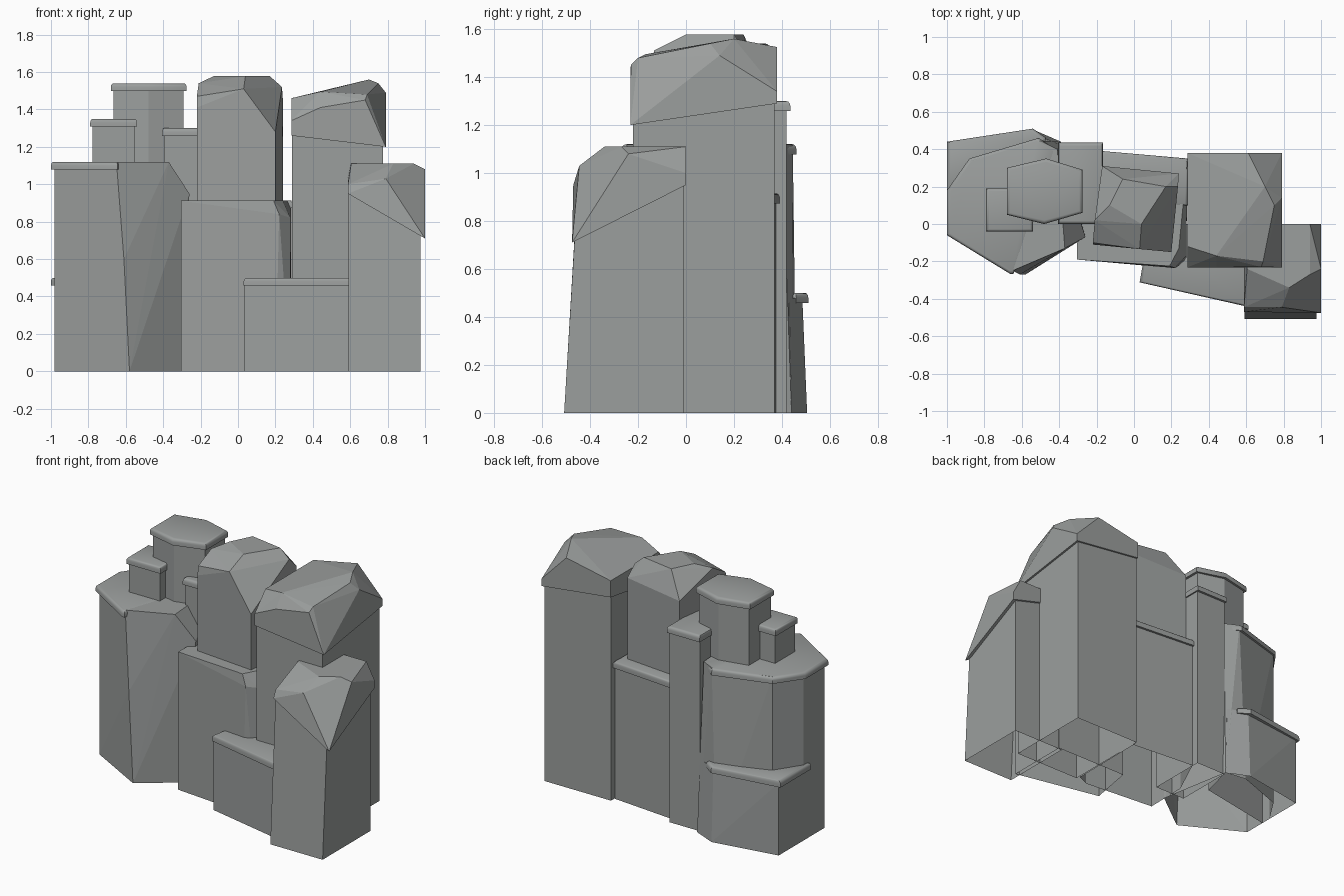
import bpy, bmesh, math
from mathutils import Vector

if "Cube" in bpy.data.objects:
    bpy.data.objects.remove(bpy.data.objects["Cube"])

stone = bpy.data.materials.new("grey_stone")
stone.diffuse_color = (0.33, 0.345, 0.34, 1)
stone.use_nodes = True
stone.node_tree.nodes["Principled BSDF"].inputs["Base Color"].default_value = stone.diffuse_color


def hull(name, pts, smooth=False):
    """Faceted rock: convex hull of a few corner points, open on the ground."""
    bm = bmesh.new()
    for p in pts:
        bm.verts.new(p)
    res = bmesh.ops.convex_hull(bm, input=bm.verts)
    loose = [g for g in res["geom_interior"] if isinstance(g, bmesh.types.BMVert)]
    bmesh.ops.delete(bm, geom=loose, context='VERTS')
    bmesh.ops.dissolve_limit(bm, angle_limit=0.02, verts=bm.verts, edges=bm.edges)
    bmesh.ops.recalc_face_normals(bm, faces=bm.faces)
    ground = [f for f in bm.faces if all(v.co.z < 0.001 for v in f.verts)]
    bmesh.ops.delete(bm, geom=ground, context='FACES')
    me = bpy.data.meshes.new(name)
    bm.to_mesh(me)
    bm.free()
    me.materials.append(stone)
    ob = bpy.data.objects.new(name, me)
    bpy.context.collection.objects.link(ob)
    if smooth:
        bpy.ops.object.select_all(action='DESELECT')
        ob.select_set(True)
        bpy.context.view_layer.objects.active = ob
        bpy.ops.object.shade_smooth_by_angle(angle=math.radians(35))


def ring(outline, z):
    return [(x, y, z) for x, y in outline]


def inset(outline, d):
    """Pull the outline towards its middle by about d."""
    c = sum((Vector(p) for p in outline), Vector((0, 0))) / len(outline)
    return [tuple(Vector(p) + (c - Vector(p)).normalized() * d) for p in outline]


def lip(name, outline, top, h=0.042, r=0.02):
    """Flat slab with a rounded upper rim."""
    pts = ring(outline, top - h)
    for k in range(4):
        a = k * math.pi / 6
        pts += ring(inset(outline, r * (1 - math.cos(a))), top - r + r * math.sin(a))
    hull(name, pts, True)


def column(name, outline, bottom, top):
    """Straight column with a rounded overhanging lip."""
    body = inset(outline, 0.018)
    hull(name, ring(body, bottom) + ring(body, top - 0.02))
    lip(name + "_lip", outline, top)


# Large left rock
hull("left_rock",
     ring([(-.98, -.05), (-.58, -.27), (-.30, -.06), (-.39, .44), (-.54, .46),
           (-.87, .34), (-.98, .17)], 0) +
     ring([(-.98, -.05), (-.65, -.25), (-.37, -.13), (-.40, .0), (-.41, .40),
           (-.50, .445), (-.87, .34), (-.98, .17)], 1.119) +
     [(-.61, -.27, .6), (-.26, -.07, .95), (-.28, .0, .95)])
lip("left_rock_lip", [(-.645, -.268), (-.66, -.268), (-1, -.06), (-1, .18), (-.88, .35),
                      (-.51, .46), (-.42, .40)], 1.12)

# Low ledge behind the left rock
hull("back_ledge",
     ring([(-.98, .1), (-.98, .43), (-.54, .505), (-.39, .44), (-.45, .2)], 0) +
     ring([(-.98, .1), (-.98, .43), (-.54, .485), (-.41, .43), (-.45, .2)], .48))
lip("back_ledge_lip", [(-1, .12), (-1, .44), (-.54, .51), (-.47, .46), (-.5, .3)], .5)

# Turrets on the left rock and the narrow back column
column("hex_turret", [(-.68, .05), (-.68, .30), (-.47, .35), (-.275, .29),
                      (-.275, .06), (-.48, 0)], 1.05, 1.54)
column("small_turret", [(-.79, -.04), (-.54, -.04), (-.54, .19), (-.79, .19)], 1.05, 1.35)
column("narrow_column", [(-.405, 0), (-.165, 0), (-.165, .435), (-.405, .435)], 0, 1.30)

# Middle block with a lip along its back
hull("middle_block",
     ring([(-.305, -.19), (.20, -.235), (.28, -.20), (.285, .335), (-.17, .375), (-.30, .1)], 0) +
     ring([(-.305, -.19), (.19, -.225), (.24, -.13), (.285, .335), (-.17, .375), (-.30, .1)], .912) +
     [(.22, -.235, .84), (.28, -.17, .82)])
lip("middle_block_lip", [(-.31, .1), (.29, .1), (.29, .35), (-.17, .39)], .914)

# Tall middle rock
hull("middle_peak",
     ring([(-.22, -.11), (.20, -.15), (.24, .27), (-.17, .31)], .85) +
     [(-.22, -.11, 1.41), (.20, -.15, 1.28), (.24, .27, 1.45), (-.17, .31, 1.42),
      (.03, -.134, 1.51), (-.22, -.10, 1.47), (-.21, .02, 1.54), (.235, .20, 1.52)] +
     ring([(.04, 0), (.17, .2), (-.06, .24), (-.13, .1)], 1.578))

# Tall right rock: shaft and slanted faceted cap
hull("right_tower",
     ring([(.29, -.222), (.775, -.222), (.775, .37), (.29, .37)], 0) +
     [(.29, -.222, 1.29), (.775, -.222, 1.225), (.775, .37, 1.31), (.29, .37, 1.37)])
hull("right_tower_cap",
     [(.285, -.232, 1.26), (.79, -.232, 1.20), (.79, .38, 1.29), (.285, .38, 1.35),
      (.285, -.232, 1.34), (.285, -.12, 1.46), (.44, -.232, 1.41), (.44, -.17, 1.495),
      (.68, -.23, 1.45), (.69, -.20, 1.48), (.75, .10, 1.54), (.70, .20, 1.56),
      (.79, .14, 1.49), (.79, .38, 1.34), (.61, .38, 1.525), (.285, .38, 1.46)])

# Low front ledge
hull("front_ledge",
     ring([(.035, -.305), (.62, -.43), (.62, 0), (.09, 0)], 0) +
     ring([(.035, -.305), (.62, -.43), (.62, 0), (.09, 0)], .48))
lip("front_ledge_lip", [(.03, -.312), (.62, -.445), (.62, 0), (.085, 0)], .5)

# Front right rock: leaning body and slanted faceted cap
hull("front_right_rock",
     ring([(.592, -.508), (.975, -.508), (.975, -.008), (.592, -.008)], 0) +
     [(.592, -.452, .95), (.975, -.464, .735), (.975, -.008, .97), (.592, -.008, 1.07)])
hull("front_right_rock_cap",
     [(.588, -.47, .95), (1, -.475, .71), (1, 0, .95), (.588, 0, 1.06),
      (.588, -.445, 1.0), (.79, -.445, 1.03), (.605, -.24, 1.11), (.605, 0, 1.11),
      (.83, -.34, 1.11), (.94, -.27, 1.11), (.94, 0, 1.11), (1, -.24, 1.08), (1, 0, 1.0)])
